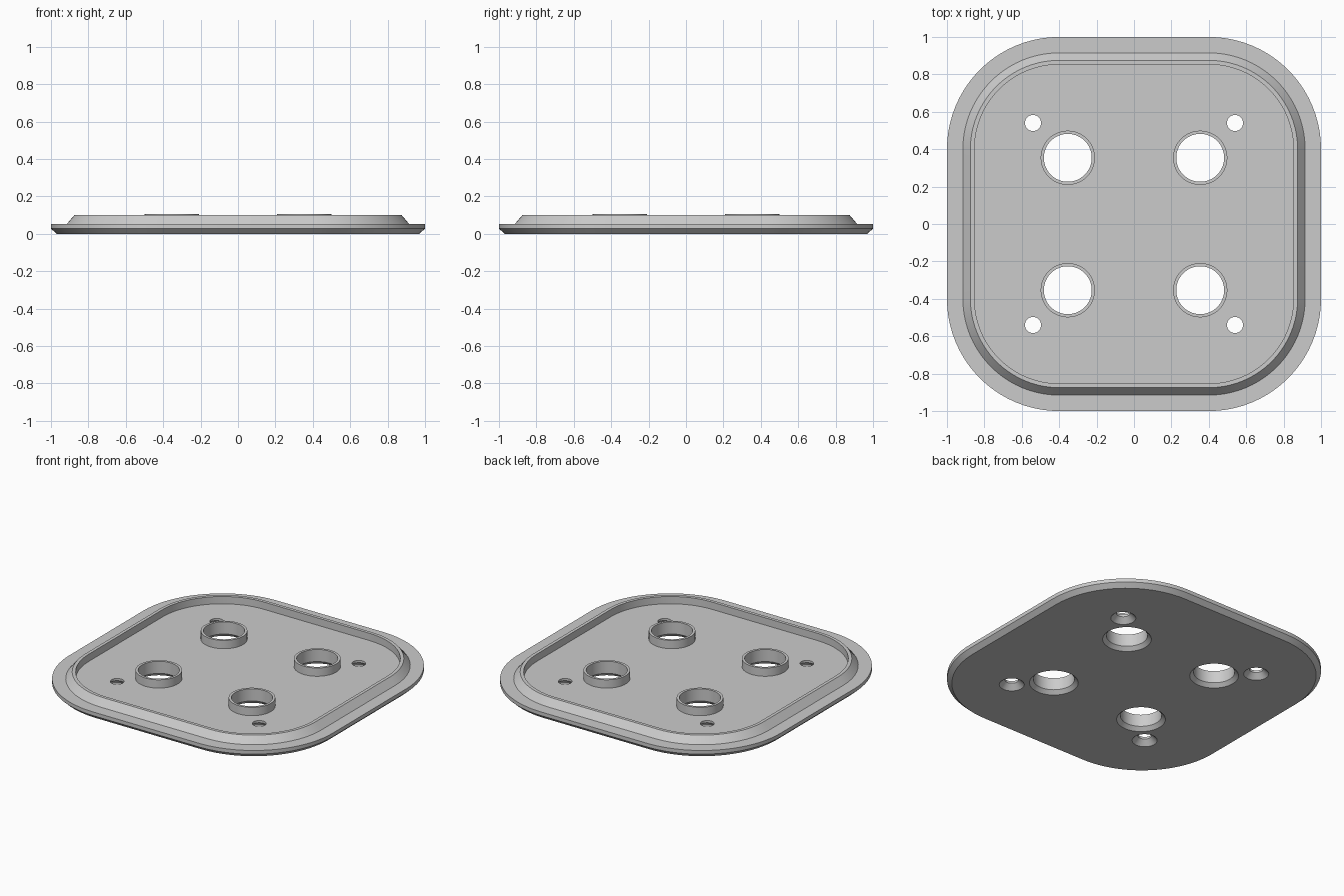
import bpy, bmesh
from math import sin, cos, pi

if "Cube" in bpy.data.objects:
    bpy.data.objects.remove(bpy.data.objects["Cube"], do_unlink=True)

FLOOR, RIM, BOSS_TOP = 0.05, 0.1, 0.107
SIGNS = [(1, 1), (-1, 1), (-1, -1), (1, -1)]

grey = bpy.data.materials.new("light grey")
grey.use_nodes = True
colour = (0.6, 0.6, 0.6, 1)
grey.diffuse_color = colour
grey.node_tree.nodes["Principled BSDF"].inputs["Base Color"].default_value = colour


def rounded_square(half, z, centre=0.4, steps=20):
    """Outline whose corners share the same arc centres at every size."""
    r = half - centre
    points = []
    for k, (sx, sy) in enumerate(SIGNS):
        for i in range(steps + 1):
            a = (k + i / steps) * pi / 2
            points.append((sx * centre + r * cos(a), sy * centre + r * sin(a), z))
    return points


def circle(radius, z, cx, cy, steps=64):
    return [(cx + radius * cos(2 * pi * i / steps),
             cy + radius * sin(2 * pi * i / steps), z) for i in range(steps)]


def loft(bm, outlines, caps=True):
    """Skin a stack of outlines, with optional end caps."""
    rings = [[bm.verts.new(p) for p in o] for o in outlines]
    n = len(rings[0])
    for low, high in zip(rings, rings[1:]):
        for i in range(n):
            j = (i + 1) % n
            bm.faces.new((low[i], low[j], high[j], high[i]))
    if caps:
        bm.faces.new(rings[0][::-1])
        bm.faces.new(rings[-1])


def finish(name, bm, recalc=True):
    if recalc:
        bmesh.ops.recalc_face_normals(bm, faces=bm.faces)
    mesh = bpy.data.meshes.new(name)
    bm.to_mesh(mesh)
    bm.free()
    obj = bpy.data.objects.new(name, mesh)
    bpy.context.collection.objects.link(obj)
    mesh.materials.append(grey)
    return obj


def activate(obj):
    bpy.ops.object.select_all(action="DESELECT")
    obj.select_set(True)
    bpy.context.view_layer.objects.active = obj


# Tray plate: chamfered flange, sloped raised rim and sunken floor
bm = bmesh.new()
profile = [(0.97, 0), (1, 0.028), (1, 0.053), (0.915, 0.053),
           (0.875, RIM), (0.853, RIM), (0.853, FLOOR)]
loft(bm, [rounded_square(h, z) for h, z in profile])
plate = finish("tray_plate", bm)

# Cutter for the large and small holes, widened at the underside
bm = bmesh.new()
for sx, sy in SIGNS:
    for offset, radius, flare in ((0.354, 0.128, 0.024), (0.54, 0.043, 0.035)):
        x, y = sx * offset, sy * offset
        loft(bm, [circle(radius + flare + 0.01, -0.01, x, y),
                  circle(radius, flare, x, y), circle(radius, 0.2, x, y)])
cutter = finish("hole_cutter", bm)
cutter.hide_render = True

cut = plate.modifiers.new("holes", "BOOLEAN")
cut.operation = "DIFFERENCE"
cut.solver = "EXACT"
cut.object = cutter
activate(plate)
bpy.ops.object.modifier_apply(modifier="holes")
bpy.data.objects.remove(cutter, do_unlink=True)
parts = [plate]

# Raised collars around the large holes
names = ["back_left", "back_right", "front_right", "front_left"]
for name, (sx, sy) in zip(names, SIGNS):
    bm = bmesh.new()
    walls = [(0.145, FLOOR), (0.145, BOSS_TOP), (0.128, BOSS_TOP), (0.128, FLOOR)]
    loft(bm, [circle(r, z, sx * 0.354, sy * 0.354) for r, z in walls], caps=False)
    parts.append(finish("collar_" + name, bm, recalc=False))

for part in parts:
    activate(part)
    bpy.ops.object.shade_smooth_by_angle(angle=pi / 7)
